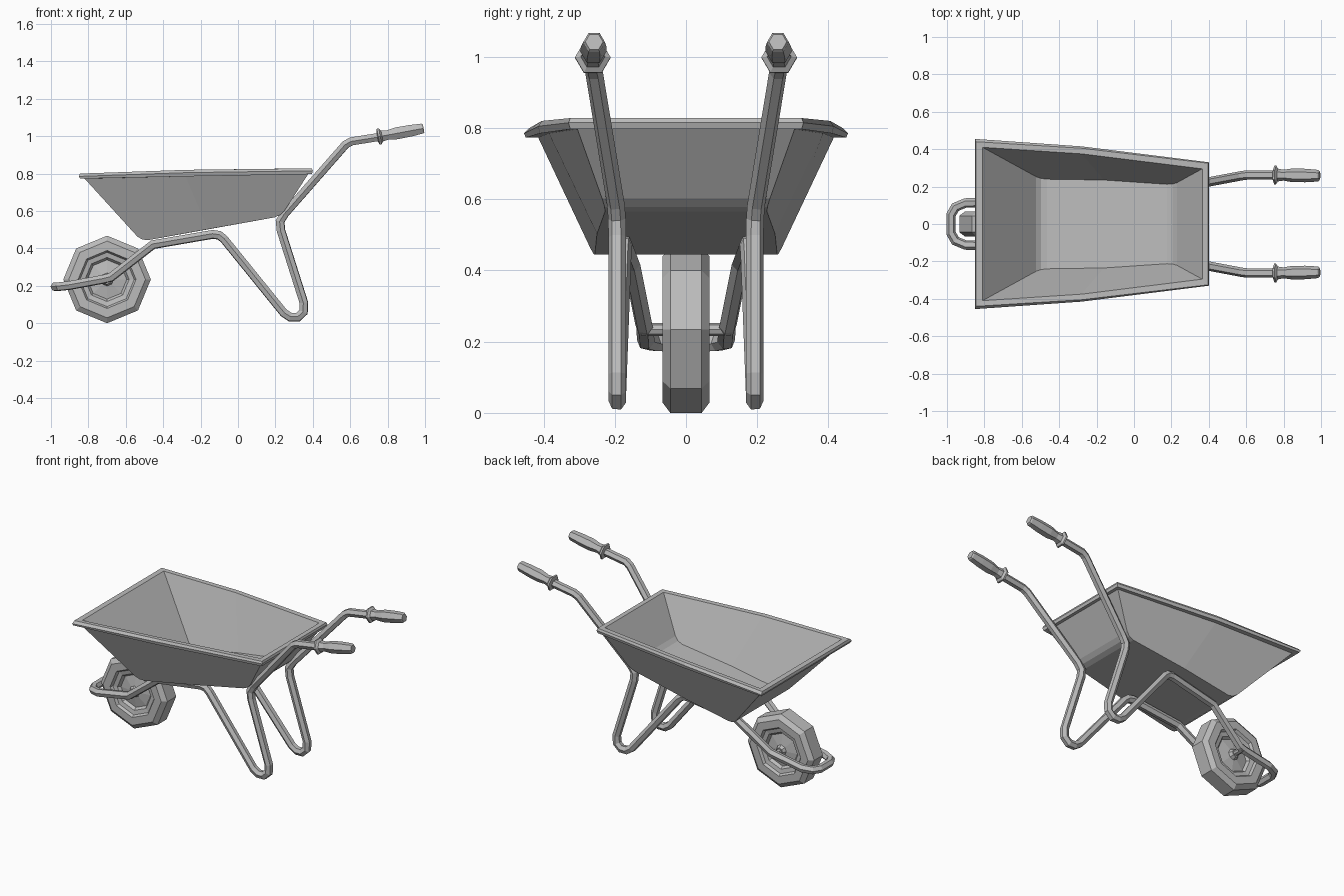
import bpy, bmesh, math
from mathutils import Vector

if "Cube" in bpy.data.objects:
    bpy.data.objects.remove(bpy.data.objects["Cube"])

grey = bpy.data.materials.new("plain_grey")
grey.use_nodes = True
grey.diffuse_color = (0.5, 0.5, 0.5, 1)
grey.node_tree.nodes["Principled BSDF"].inputs["Base Color"].default_value = (0.5, 0.5, 0.5, 1)


def loft(name, rings, caps=(True, True), mirror=False, bevel=None):
    """Skin a list of equal-sized rings, with optional end caps."""
    bm = bmesh.new()
    rows = [[bm.verts.new(p) for p in ring] for ring in rings]
    n = len(rows[0])
    for a, b in zip(rows, rows[1:]):
        for i in range(n):
            j = (i + 1) % n
            bm.faces.new((a[i], a[j], b[j], b[i]))
    for row, cap in zip((rows[0], rows[-1]), caps):
        if cap:
            bm.faces.new(row)
    if bevel:
        bevel(bm, rows)
    bmesh.ops.recalc_face_normals(bm, faces=bm.faces[:])
    mesh = bpy.data.meshes.new(name)
    bm.to_mesh(mesh)
    bm.free()
    mesh.materials.append(grey)
    obj = bpy.data.objects.new(name, mesh)
    bpy.context.collection.objects.link(obj)
    if mirror:
        mod = obj.modifiers.new("mirror", "MIRROR")
        mod.use_axis = (False, True, False)
    return obj


def hexagon(center, axis, radius):
    """Six-sided ring around an axis, with its corners to the sides."""
    axis = axis.normalized()
    side = (Vector((0, 1, 0)) - axis * axis.y).normalized()
    up = axis.cross(side)
    return [center + radius * (side * math.cos(k * math.pi / 3) + up * math.sin(k * math.pi / 3))
            for k in range(6)]


# Tray: open tub with a folded rim, skinned from inner floor to outer floor
def tray_ring(front, middle, rear):
    half = [Vector(front), Vector(middle), Vector(rear)]
    return half + [Vector((p.x, -p.y, p.z)) for p in reversed(half)]


def round_floor(bm, rows):
    edges = [bm.edges.get((r[i], r[j])) for r in (rows[0], rows[-1]) for i, j in ((2, 3), (5, 0))]
    bmesh.ops.bevel(bm, geom=edges, offset=0.035, segments=2, profile=0.5, affect='EDGES')


loft("tray", [
    tray_ring((-0.50, 0.24, 0.455), (-0.16, 0.235, 0.52), (0.21, 0.21, 0.585)),
    tray_ring((-0.81, 0.41, 0.80), (-0.28, 0.375, 0.818), (0.365, 0.295, 0.828)),
    tray_ring((-0.845, 0.44, 0.80), (-0.28, 0.405, 0.82), (0.395, 0.325, 0.828)),
    tray_ring((-0.85, 0.455, 0.785), (-0.28, 0.415, 0.805), (0.40, 0.33, 0.815)),
    tray_ring((-0.845, 0.45, 0.773), (-0.28, 0.41, 0.785), (0.395, 0.325, 0.797)),
    tray_ring((-0.82, 0.415, 0.773), (-0.28, 0.385, 0.785), (0.375, 0.305, 0.797)),
    tray_ring((-0.515, 0.257, 0.438), (-0.16, 0.25, 0.503), (0.23, 0.225, 0.572)),
], bevel=round_floor)

# Frame: one bent tube, from the handle through the leg to the nose loop
path = [Vector(p) for p in (
    (0.78, 0.262, 1.0), (0.605, 0.262, 0.972), (0.575, 0.258, 0.955),
    (0.25, 0.197, 0.585), (0.225, 0.194, 0.545), (0.23, 0.193, 0.495),
    (0.352, 0.193, 0.11), (0.35, 0.193, 0.06), (0.32, 0.193, 0.032), (0.28, 0.193, 0.032),
    (0.245, 0.193, 0.055), (-0.075, 0.178, 0.45), (-0.10, 0.176, 0.47), (-0.135, 0.174, 0.475),
    (-0.455, 0.153, 0.42), (-0.68, 0.118, 0.245), (-0.72, 0.115, 0.235),
    (-0.90, 0.113, 0.202), (-0.955, 0.09, 0.196), (-0.978, 0.05, 0.195), (-0.978, 0, 0.195))]
rings = [hexagon(path[0], path[1] - path[0], 0.025)]
for i in range(1, len(path)):
    step = (path[i] - path[i - 1]).normalized()
    ahead = (path[i + 1] - path[i]).normalized() if i + 1 < len(path) else step
    normal = (step + ahead).normalized()
    # Slide the last ring along the segment to the mitre plane
    rings.append([p + step * ((path[i] - p).dot(normal) / step.dot(normal)) for p in rings[-1]])
loft("frame", rings, caps=(True, False), mirror=True)

# Grips: hexagonal sleeves with a collar
start, end = Vector((0.745, 0.262, 0.996)), Vector((0.992, 0.258, 1.042))
grip = ((0, 0.03), (0.02, 0.05), (0.06, 0.05), (0.10, 0.034), (0.22, 0.029),
        (0.42, 0.037), (0.70, 0.036), (0.97, 0.031), (1, 0.025))
loft("grips", [hexagon(start.lerp(end, t), end - start, r) for t, r in grip], mirror=True)


# Wheel: eight-sided tyre with a dished hub, and an axle to the frame
def wheel_ring(radius, y, sides=8):
    return [Vector((-0.70 + radius * math.cos(k * math.tau / sides), y,
                    0.234 + radius * math.sin(k * math.tau / sides))) for k in range(sides)]


side = [(0.025, 0.062), (0.035, 0.04), (0.105, 0.028), (0.118, 0.045),
        (0.145, 0.05), (0.155, 0.066), (0.205, 0.066), (0.234, 0.044)]
loft("wheel", [wheel_ring(r, y) for r, y in side] + [wheel_ring(r, -y) for r, y in reversed(side)])
loft("axle", [wheel_ring(0.018, y) for y in (-0.125, 0.125)])
